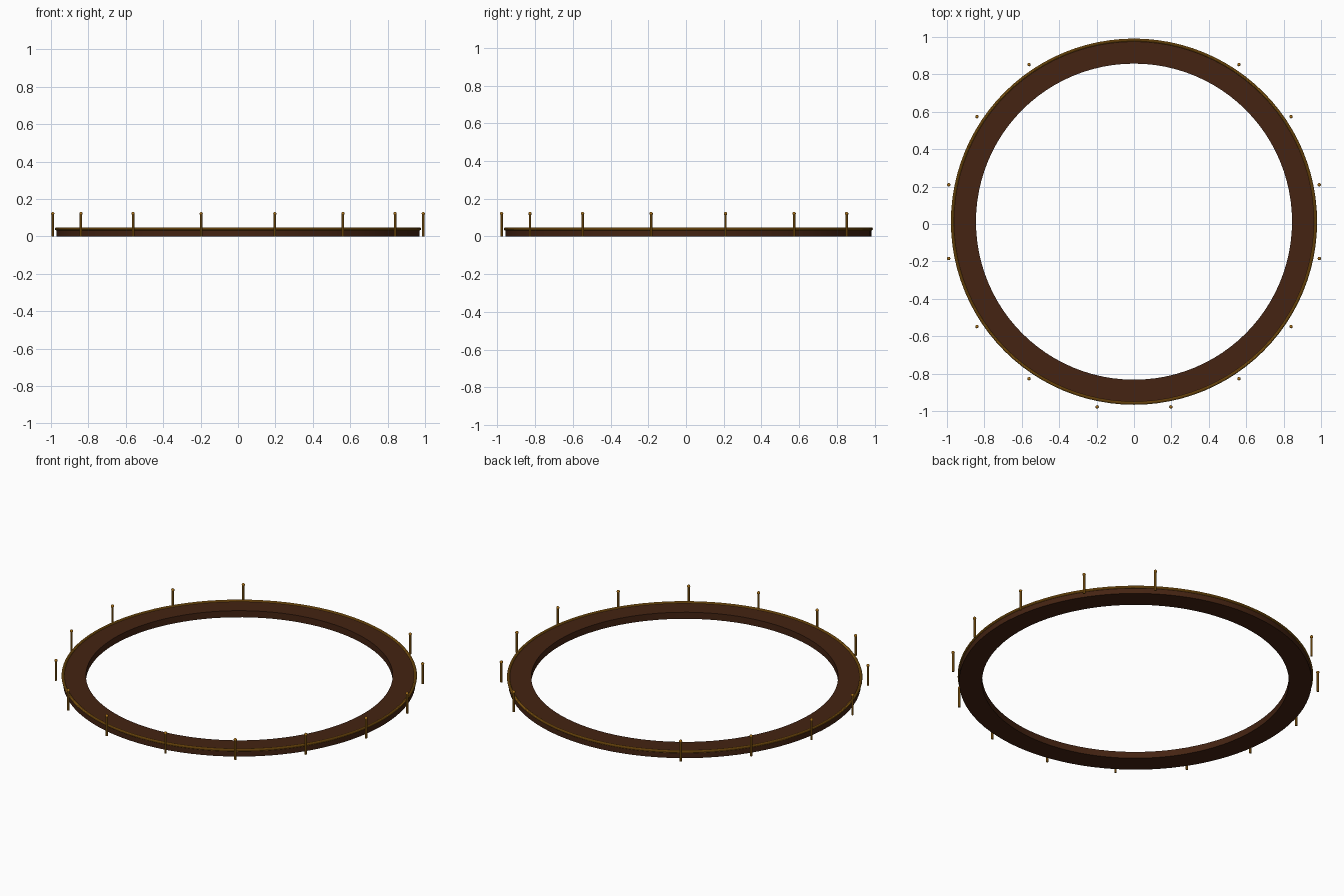
import bpy
from math import cos, sin, pi, radians

cube = bpy.data.objects.get("Cube")
if cube:
    bpy.data.objects.remove(cube, do_unlink=True)

CENTRE_Y = 0.0125
INNER, OUTER, HEIGHT = 0.845, 0.971, 0.04
POST_RING = 1.01


def material(name, colour):
    mat = bpy.data.materials.new(name)
    mat.use_nodes = True
    mat.diffuse_color = colour
    mat.node_tree.nodes["Principled BSDF"].inputs["Base Color"].default_value = colour
    return mat


wood = material("dark brown wood", (0.058, 0.017, 0.006, 1))
brass = material("aged brass", (0.40, 0.165, 0.010, 1))


def finish(name, mat):
    obj = bpy.context.object
    obj.name = obj.data.name = name
    obj.data.materials.append(mat)
    bpy.ops.object.shade_smooth_by_angle(angle=radians(35))
    return obj


# Flat ring walkway: a rectangular section swept around the centre
SIDES = 96
section = [(INNER, 0), (OUTER, 0), (OUTER, HEIGHT), (INNER, HEIGHT)]
verts, faces = [], []
for i in range(SIDES):
    a = 2 * pi * i / SIDES
    verts += [(r * cos(a), r * sin(a), z) for r, z in section]
    n = (i + 1) % SIDES
    for k in range(4):
        m = (k + 1) % 4
        faces.append((i * 4 + k, n * 4 + k, n * 4 + m, i * 4 + m))
mesh = bpy.data.meshes.new("ring_walkway")
mesh.from_pydata(verts, [], [f[::-1] for f in faces])
ring = bpy.data.objects.new("ring_walkway", mesh)
bpy.context.collection.objects.link(ring)
ring.location.y = CENTRE_Y
bpy.ops.object.select_all(action="DESELECT")
ring.select_set(True)
bpy.context.view_layer.objects.active = ring
bpy.ops.object.mode_set(mode="EDIT")
bpy.ops.mesh.select_all(action="SELECT")
bpy.ops.mesh.normals_make_consistent(inside=False)
bpy.ops.object.mode_set(mode="OBJECT")
finish("ring_walkway", wood)

# Round trim along the outer top edge
bpy.ops.mesh.primitive_torus_add(major_radius=OUTER, minor_radius=0.008,
                                 major_segments=SIDES, minor_segments=10,
                                 location=(0, CENTRE_Y, HEIGHT))
finish("edge_trim", brass)

# Railing posts with ball caps, leaving a gap at the back
for i in range(14):
    a = radians(123.75 + 22.5 * i)
    x, y = POST_RING * cos(a), CENTRE_Y + POST_RING * sin(a)
    bpy.ops.mesh.primitive_cylinder_add(vertices=8, radius=0.0065, depth=0.12,
                                        location=(x, y, 0.06))
    finish(f"post_{i + 1}", brass)
    bpy.ops.mesh.primitive_uv_sphere_add(segments=10, ring_count=6, radius=0.0093,
                                         location=(x, y, 0.121))
    finish(f"post_cap_{i + 1}", brass)
